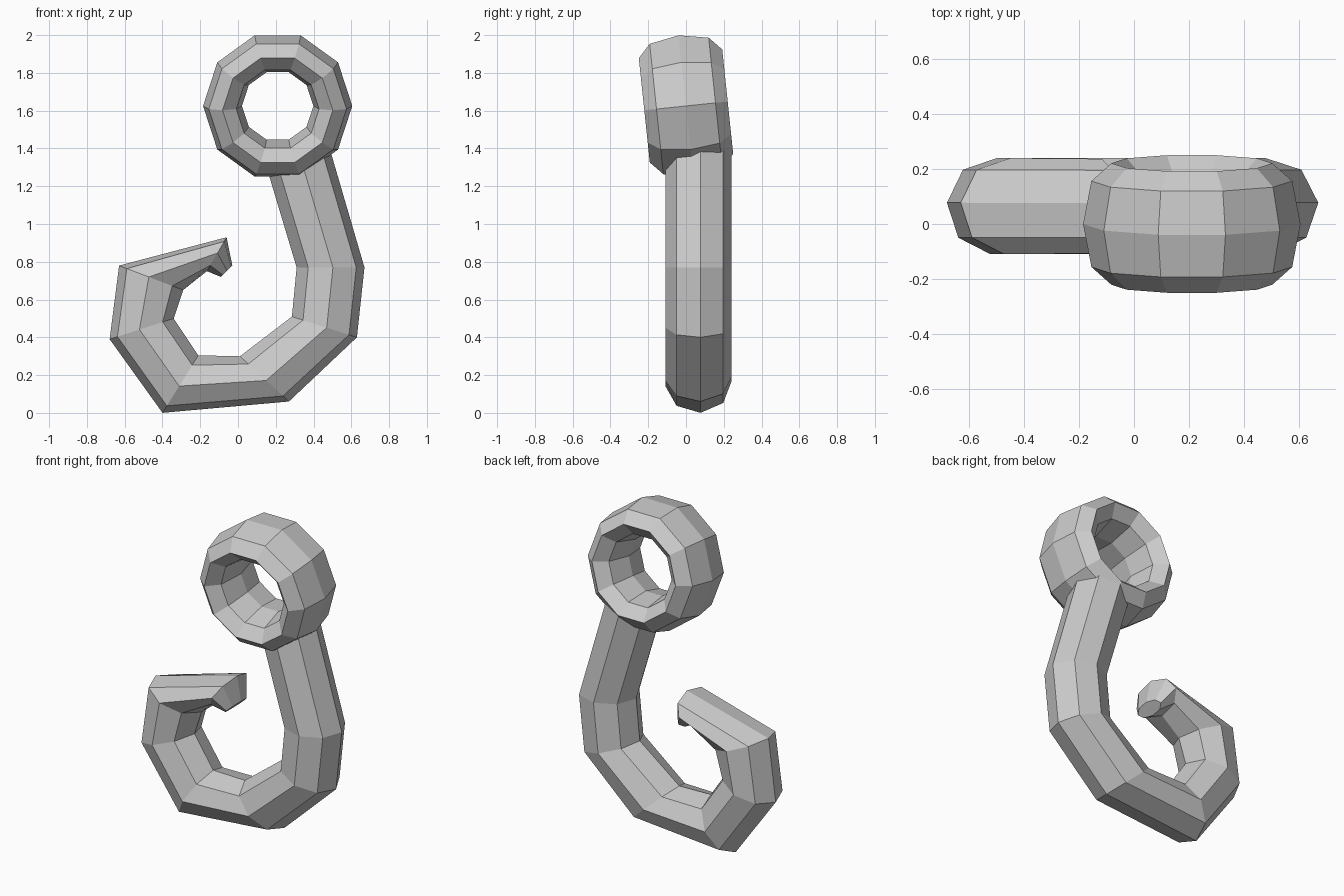
import bpy, bmesh
from math import sin, cos, tau, radians
from mathutils import Vector, Matrix

if "Cube" in bpy.data.objects:
    bpy.data.objects.remove(bpy.data.objects["Cube"])


def loft(name, rings, closed):
    """Skin a list of vertex rings into a flat-shaded object."""
    bm = bmesh.new()
    vs = [[bm.verts.new(p) for p in r] for r in rings]
    n, m = len(vs), len(vs[0])
    for i in range(n if closed else n - 1):
        a, b = vs[i], vs[(i + 1) % n]
        for j in range(m):
            k = (j + 1) % m
            bm.faces.new((a[j], a[k], b[k], b[j]))
    if not closed:
        bm.faces.new(vs[0])
        bm.faces.new(vs[-1])
    bmesh.ops.recalc_face_normals(bm, faces=bm.faces)
    me = bpy.data.meshes.new(name)
    bm.to_mesh(me)
    bm.free()
    ob = bpy.data.objects.new(name, me)
    bpy.context.collection.objects.link(ob)
    return ob


# Eye ring: ten-sided torus, eight-sided section stretched along y, tilted forward
eye = []
for i in range(10):
    a = tau * i / 10
    ring = []
    for j in range(8):
        b = tau * j / 8
        r = 0.292 + 0.103 * cos(b)
        ring.append((r * cos(a), 0.222 * sin(b), r * sin(a)))
    eye.append(ring)
eye_ring = loft("eye_ring", eye, True)
eye_ring.matrix_world = (Matrix.Translation((0.21, 0, 1.625))
                         @ Matrix.Rotation(radians(6), 4, 'X'))

# Hook: octagonal sections given by outer and inner (x, z) points and y half width
sections = [
    ((0.48, 1.42), (0.145, 1.32), 0.175),
    ((0.67, 0.77), (0.31, 0.77), 0.175),
    ((0.63, 0.40), (0.285, 0.51), 0.175),
    ((0.27, 0.06), (0.01, 0.30), 0.175),
    ((-0.40, 0.00), (-0.21, 0.305), 0.175),
    ((-0.68, 0.39), (-0.34, 0.50), 0.175),
    ((-0.63, 0.78), (-0.29, 0.65), 0.175),
    ((-0.06, 0.93), (-0.165, 0.75), 0.172),
    ((-0.03, 0.78), (-0.09, 0.72), 0.10),
]
rings = []
for (ox, oz), (ix, iz), w in sections:
    o, n = Vector((ox, 0.065, oz)), Vector((ix, 0.065, iz))
    c, u = (o + n) / 2, (o - n) / 2
    rings.append([c + u * cos(t) + Vector((0, w * sin(t), 0))
                  for t in (tau * k / 8 + radians(4) for k in range(8))])
loft("hook", rings, False)
